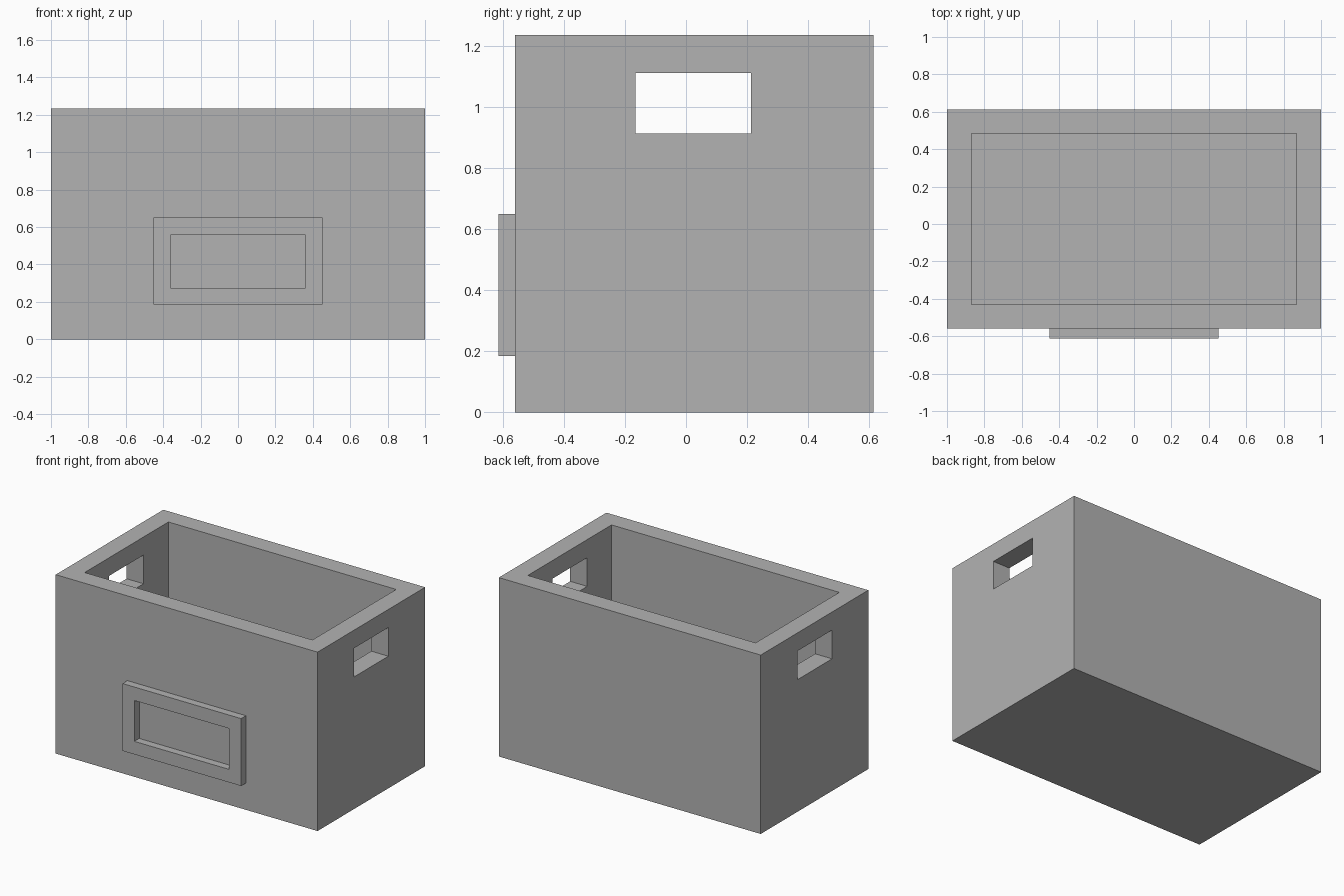
import bpy
from mathutils import Vector

old = bpy.data.objects.get("Cube")
if old:
    bpy.data.objects.remove(old, do_unlink=True)

grey = bpy.data.materials.new("plain grey")
grey.use_nodes = True
colour = (0.45, 0.45, 0.45, 1)
grey.diffuse_color = colour
grey.node_tree.nodes["Principled BSDF"].inputs["Base Color"].default_value = colour


def box(name, low, high):
    """Box between two opposite corners."""
    low, high = Vector(low), Vector(high)
    bpy.ops.mesh.primitive_cube_add(size=1, location=(low + high) / 2)
    obj = bpy.context.object
    obj.name = name
    obj.scale = high - low
    bpy.ops.object.transform_apply(location=False, rotation=False, scale=True)
    obj.data.materials.append(grey)
    return obj


def cut(target, low, high):
    """Subtract a box from the target."""
    cutter = box("cutter", low, high)
    cutter.hide_render = True
    mod = target.modifiers.new("cut", "BOOLEAN")
    mod.operation = "DIFFERENCE"
    mod.solver = "EXACT"
    mod.object = cutter
    bpy.context.view_layer.objects.active = target
    bpy.ops.object.modifier_apply(modifier=mod.name)
    bpy.data.objects.remove(cutter, do_unlink=True)


WALL = 0.13
HEIGHT = 1.235
FRONT, BACK = -0.56, 0.613

# Open crate with a solid floor
crate = box("crate_body", (-1, FRONT, 0), (1, BACK, HEIGHT))
cut(crate, (-1 + WALL, FRONT + WALL, WALL), (1 - WALL, BACK - WALL, HEIGHT + 0.2))

# Hand holes through both end walls
cut(crate, (-1.2, -0.165, 0.912), (1.2, 0.212, 1.11))

# Raised label holder on the front
frame = box("label_frame", (-0.453, -0.613, 0.185), (0.453, FRONT, 0.65))
cut(frame, (-0.362, -0.7, 0.275), (0.362, FRONT + 0.1, 0.557))
